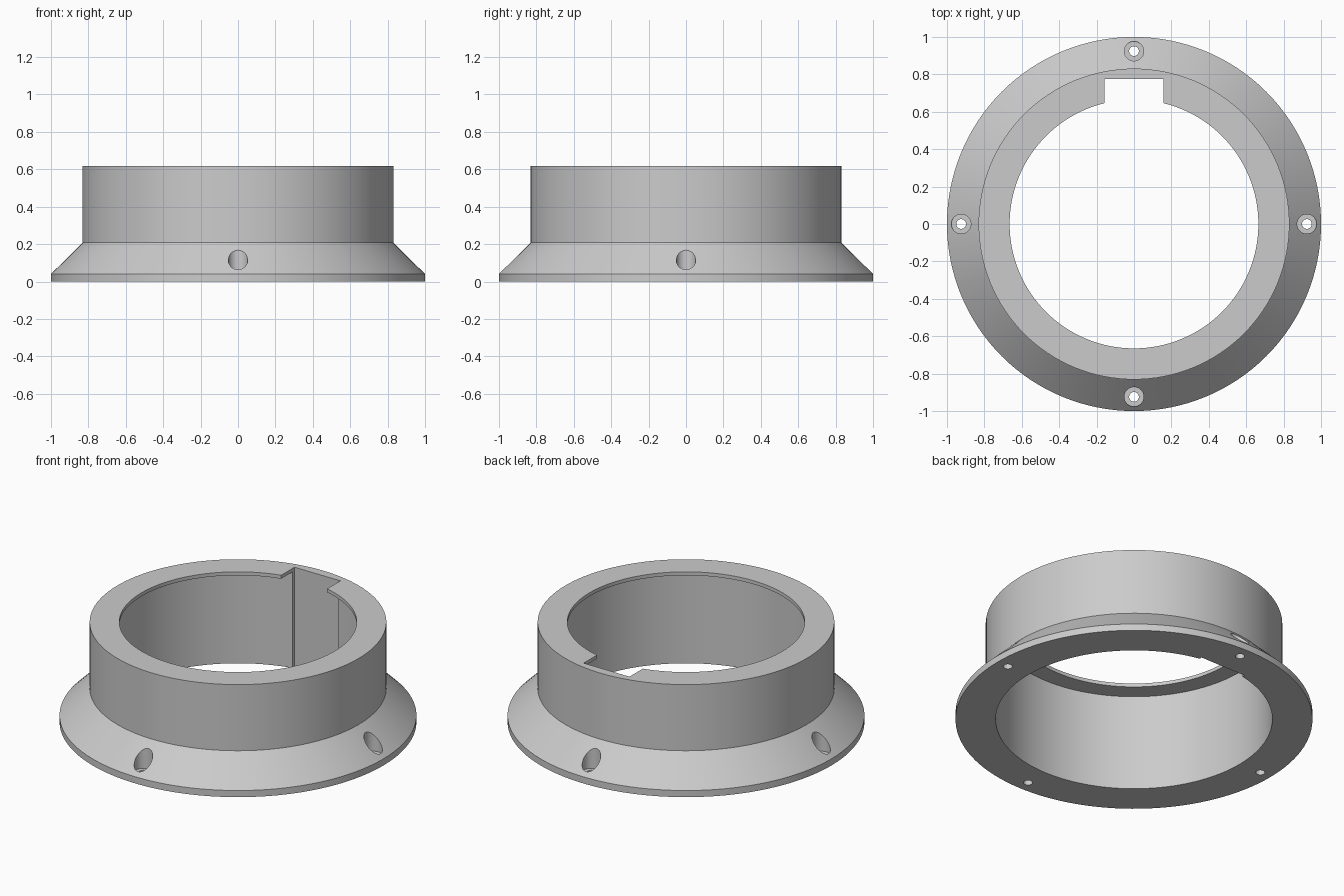
import bpy, bmesh, math
from mathutils import Matrix, Vector

cube = bpy.data.objects.get("Cube")
if cube:
    bpy.data.objects.remove(cube, do_unlink=True)

grey = bpy.data.materials.new("neutral grey")
grey.use_nodes = True
grey.diffuse_color = (0.6, 0.6, 0.6, 1)
grey.node_tree.nodes["Principled BSDF"].inputs["Base Color"].default_value = (0.6, 0.6, 0.6, 1)


def add_object(name, bm):
    bmesh.ops.recalc_face_normals(bm, faces=bm.faces)
    mesh = bpy.data.meshes.new(name)
    bm.to_mesh(mesh)
    bm.free()
    mesh.materials.append(grey)
    obj = bpy.data.objects.new(name, mesh)
    bpy.context.scene.collection.objects.link(obj)
    return obj


def lathe(name, profile, steps):
    """Revolve a closed (radius, height) outline around z."""
    bm = bmesh.new()
    rings = []
    for i in range(steps):
        a = math.tau * i / steps
        rings.append([bm.verts.new((r * math.cos(a), r * math.sin(a), z)) for r, z in profile])
    n = len(profile)
    for i in range(steps):
        a, b = rings[i], rings[(i + 1) % steps]
        for j in range(n):
            k = (j + 1) % n
            bm.faces.new((a[j], b[j], b[k], a[k]))
    return add_object(name, bm)


def cylinder_cutter(name, x, y, radius, bottom, top):
    bm = bmesh.new()
    bmesh.ops.create_cone(bm, cap_ends=True, segments=32, radius1=radius, radius2=radius,
                          depth=top - bottom,
                          matrix=Matrix.Translation((x, y, (bottom + top) / 2)))
    return add_object(name, bm)


# Collar: flange, sloped skirt, straight wall, thin lip around the top opening
HEIGHT, FLANGE, LIP = 0.617, 0.041, 0.022
BORE, OPENING, WALL = 0.775, 0.665, 0.831
collar = lathe("flanged_collar", [
    (BORE, 0), (1, 0), (1, FLANGE), (WALL, 0.208), (WALL, HEIGHT),
    (OPENING, HEIGHT), (OPENING, HEIGHT - LIP), (BORE, HEIGHT - LIP)], 128)

# Keyway slot at the back
bm = bmesh.new()
bmesh.ops.create_cube(bm, size=1)
bmesh.ops.scale(bm, vec=Vector((0.314, 0.276, 1)), verts=bm.verts)
bmesh.ops.translate(bm, vec=Vector((0, 0.638, 0.3)), verts=bm.verts)
cutters = [add_object("keyway_cutter", bm)]

# Four countersunk screw holes through the skirt
for i in range(4):
    a = i * math.pi / 2
    x, y = 0.924 * math.cos(a), 0.924 * math.sin(a)
    cutters.append(cylinder_cutter("screw_head_cutter", x, y, 0.052, FLANGE, 0.4))
    cutters.append(cylinder_cutter("screw_hole_cutter", x, y, 0.026, -0.1, 0.3))

for cutter in cutters:
    cutter.hide_render = True
    mod = collar.modifiers.new(cutter.name, 'BOOLEAN')
    mod.operation = 'DIFFERENCE'
    mod.solver = 'EXACT'
    mod.object = cutter

# Apply the cuts, then discard the cutters
bpy.ops.object.select_all(action='DESELECT')
bpy.context.view_layer.objects.active = collar
collar.select_set(True)
for mod in list(collar.modifiers):
    bpy.ops.object.modifier_apply(modifier=mod.name)
for cutter in cutters:
    bpy.data.objects.remove(cutter, do_unlink=True)

bpy.ops.object.shade_smooth_by_angle(angle=math.radians(25))
